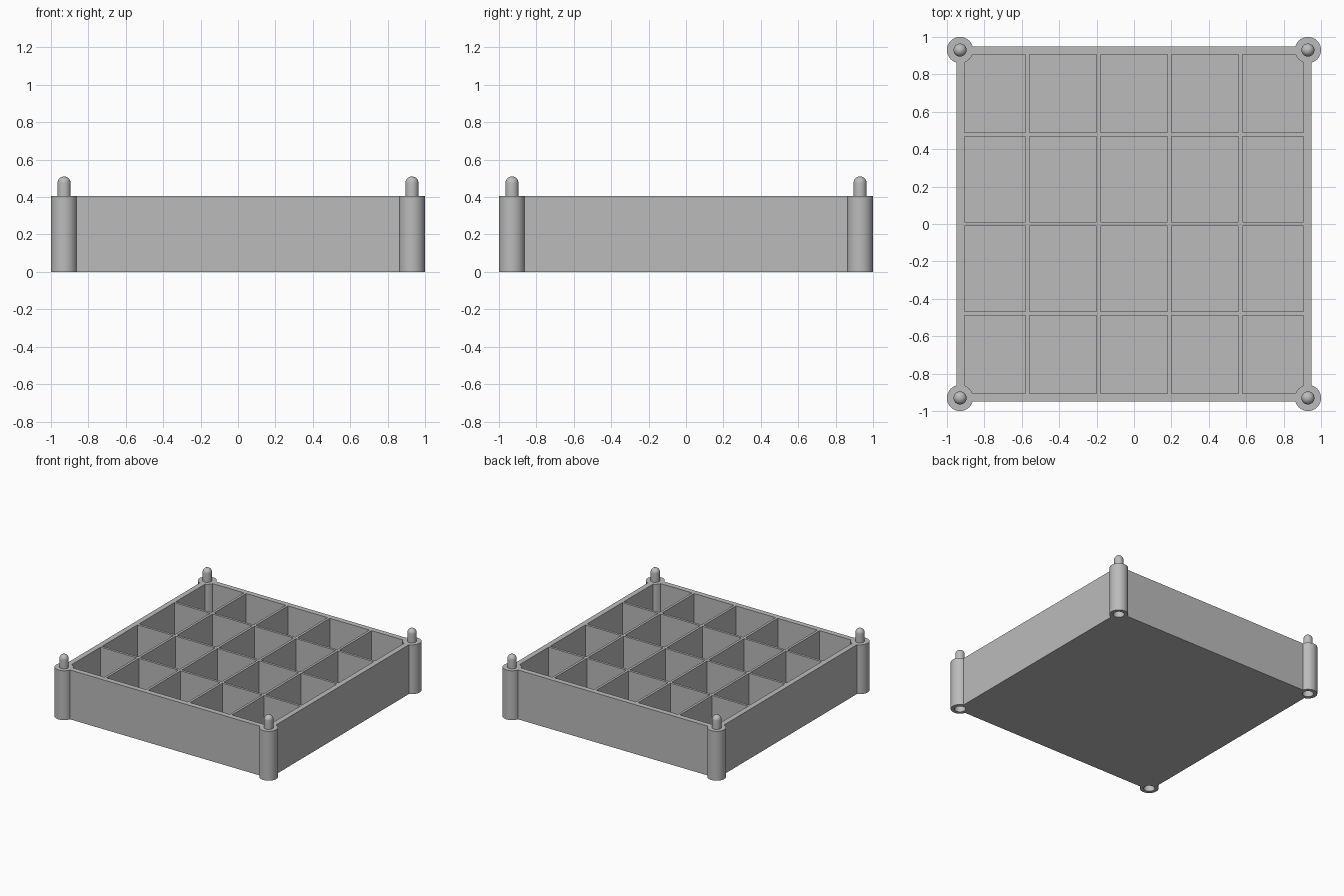
import bpy
import bmesh
import math
from mathutils import Matrix, Vector

if "Cube" in bpy.data.objects:
    bpy.data.objects.remove(bpy.data.objects["Cube"])

WALL_OUT, WALL_IN = 0.95, 0.906   # half widths of the outer wall
HEIGHT, FLOOR = 0.405, 0.03
POST, POST_R = 0.93, 0.07
PIN_R, PIN_TOP = 0.035, 0.51
SOCKET_R, SOCKET_DEPTH = 0.042, 0.12
DIVIDER = 0.01                    # half thickness
CORNERS = [(x, y) for x in (-POST, POST) for y in (-POST, POST)]

grey = bpy.data.materials.new("grey plastic")
grey.use_nodes = True
grey.diffuse_color = (0.5, 0.5, 0.5, 1)
grey.node_tree.nodes["Principled BSDF"].inputs["Base Color"].default_value = (0.5, 0.5, 0.5, 1)


def finish(name, bm):
    bmesh.ops.recalc_face_normals(bm, faces=bm.faces)
    mesh = bpy.data.meshes.new(name)
    bm.to_mesh(mesh)
    bm.free()
    mesh.materials.append(grey)
    obj = bpy.data.objects.new(name, mesh)
    bpy.context.collection.objects.link(obj)
    return obj


def add_box(bm, low, high):
    low, high = Vector(low), Vector(high)
    matrix = Matrix.Translation((low + high) / 2) @ Matrix.Diagonal((*(high - low), 1))
    bmesh.ops.create_cube(bm, size=1, matrix=matrix)


def add_cylinder(bm, x, y, radius, z0, z1):
    bmesh.ops.create_cone(bm, cap_ends=True, segments=48, radius1=radius, radius2=radius,
                          depth=z1 - z0, matrix=Matrix.Translation((x, y, (z0 + z1) / 2)))


def activate(obj):
    bpy.ops.object.select_all(action="DESELECT")
    obj.select_set(True)
    bpy.context.view_layer.objects.active = obj


def combine(target, tool, operation):
    tool.hide_render = True
    mod = target.modifiers.new(operation, "BOOLEAN")
    mod.operation, mod.solver, mod.object = operation, "EXACT", tool
    activate(target)
    bpy.ops.object.modifier_apply(modifier=mod.name)
    bpy.data.objects.remove(tool)


def spans(dividers):
    """Open intervals between the walls and the dividers."""
    starts = [-WALL_IN] + [d + DIVIDER for d in dividers]
    ends = [d - DIVIDER for d in dividers] + [WALL_IN]
    return list(zip(starts, ends))


# Tray block
bm = bmesh.new()
add_box(bm, (-WALL_OUT, -WALL_OUT, 0), (WALL_OUT, WALL_OUT, HEIGHT))
tray = finish("divided_tray", bm)

# Compartments, five across and four deep
bm = bmesh.new()
for x0, x1 in spans([-0.57, -0.19, 0.19, 0.57]):
    for y0, y1 in spans([-0.478, 0, 0.478]):
        add_box(bm, (x0, y0, FLOOR), (x1, y1, HEIGHT + 0.1))
combine(tray, finish("compartment_cutter", bm), "DIFFERENCE")

# Corner posts
bm = bmesh.new()
for x, y in CORNERS:
    add_cylinder(bm, x, y, POST_R, 0, HEIGHT)
combine(tray, finish("corner_posts", bm), "UNION")

# Stacking sockets under the posts
bm = bmesh.new()
for x, y in CORNERS:
    add_cylinder(bm, x, y, SOCKET_R, -0.1, SOCKET_DEPTH)
combine(tray, finish("socket_cutter", bm), "DIFFERENCE")

# Round-topped stacking pins, turned from a profile
dome = [math.radians(a) for a in range(0, 91, 10)]
profile = [(PIN_R, HEIGHT - 0.002)]
profile += [(PIN_R * math.cos(a), PIN_TOP - PIN_R + PIN_R * math.sin(a)) for a in dome]
pins = []
for i, (x, y) in enumerate(CORNERS):
    bm = bmesh.new()
    verts = [bm.verts.new((r, 0, z)) for r, z in profile]
    edges = [bm.edges.new(pair) for pair in zip(verts, verts[1:])]
    bmesh.ops.spin(bm, geom=verts + edges, cent=(0, 0, 0), axis=(0, 0, 1),
                   angle=math.tau, steps=32)
    bmesh.ops.remove_doubles(bm, verts=bm.verts, dist=0.0001)
    pin = finish(f"stacking_pin_{i + 1}", bm)
    pin.location = (x, y, 0)
    pins.append(pin)

for obj in [tray] + pins:
    activate(obj)
    bpy.ops.object.shade_smooth_by_angle(angle=math.radians(30))
